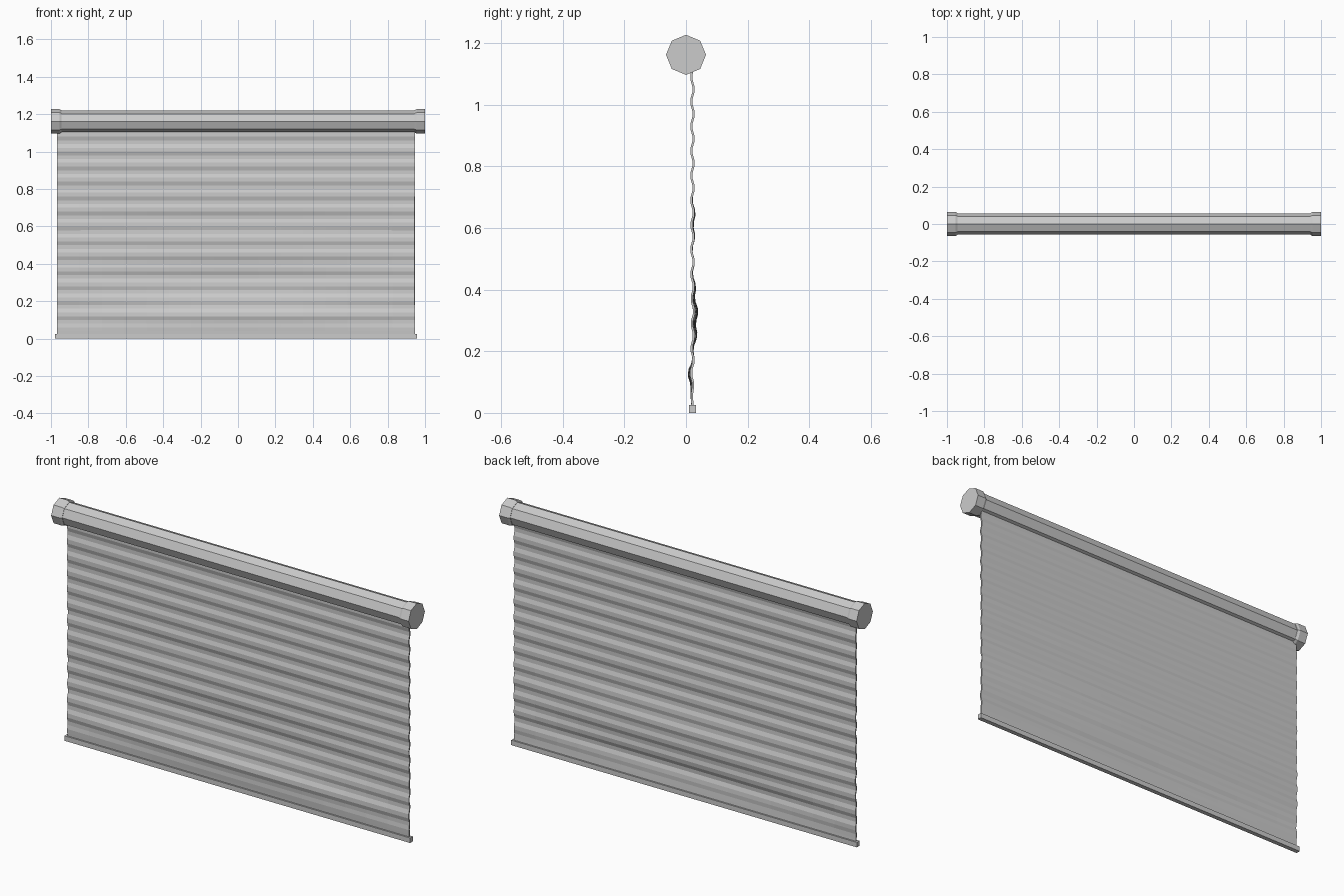
import bpy, bmesh, math
from math import sin, cos, pi, exp

if "Cube" in bpy.data.objects:
    bpy.data.objects.remove(bpy.data.objects["Cube"])

AXIS_Z = 1.162


def finish(name, bm):
    bmesh.ops.recalc_face_normals(bm, faces=bm.faces)
    me = bpy.data.meshes.new(name)
    bm.to_mesh(me)
    bm.free()
    ob = bpy.data.objects.new(name, me)
    bpy.context.collection.objects.link(ob)
    return ob


def lathe_x(name, profile, sides=8):
    """Octagonal solid along x from (x, radius) stations."""
    bm = bmesh.new()
    rings = []
    for x, r in profile:
        rings.append([bm.verts.new((x, r * cos(2 * pi * i / sides),
                                    AXIS_Z + r * sin(2 * pi * i / sides)))
                      for i in range(sides)])
    for a, b in zip(rings, rings[1:]):
        for i in range(sides):
            j = (i + 1) % sides
            bm.faces.new((a[i], a[j], b[j], b[i]))
    bm.faces.new(rings[0])
    bm.faces.new(rings[-1])
    return finish(name, bm)


# Octagonal roller and its two end caps
lathe_x("roller", [(-0.96, 0.057), (0.96, 0.057)])
for side, label in ((-1, "left"), (1, "right")):
    lathe_x("end_cap_" + label,
            [(side * 1.0, 0.065), (side * 0.955, 0.065),
             (side * 0.943, 0.059)])


# Rippled fabric with gentle bulges toward the lower middle
def cloth_y(x, z):
    mid = cos(pi * (x + 0.01) / 2.1)
    y = 0.021 + 0.004 * sin(2 * pi * z / 0.08 + pi / 4) * min(1, (z - 0.01) / 0.1)
    y += 0.012 * mid * exp(-((z - 0.31) / 0.10) ** 2)
    y -= 0.009 * mid * exp(-((z - 0.12) / 0.05) ** 2)
    y += 0.004 * mid * exp(-((z - 0.62) / 0.05) ** 2)
    return y


NX, NZ = 16, 55
bm = bmesh.new()
grid = []
for k in range(NZ + 1):
    z = 0.02 + 0.02 * k
    row = []
    for i in range(NX + 1):
        x = -0.967 + 1.912 * i / NX
        row.append(bm.verts.new((x, cloth_y(x, z), z)))
    grid.append(row)
for k in range(NZ):
    for i in range(NX):
        bm.faces.new((grid[k][i], grid[k][i + 1],
                      grid[k + 1][i + 1], grid[k + 1][i]))
cloth = finish("fabric", bm)
thick = cloth.modifiers.new("thickness", 'SOLIDIFY')
thick.thickness = 0.007
thick.offset = 0

# Bottom weight bar
bpy.ops.mesh.primitive_cube_add(size=1, location=(-0.011, 0.021, 0.0125))
bar = bpy.context.object
bar.name = "bottom_bar"
bar.scale = (1.934, 0.022, 0.025)
